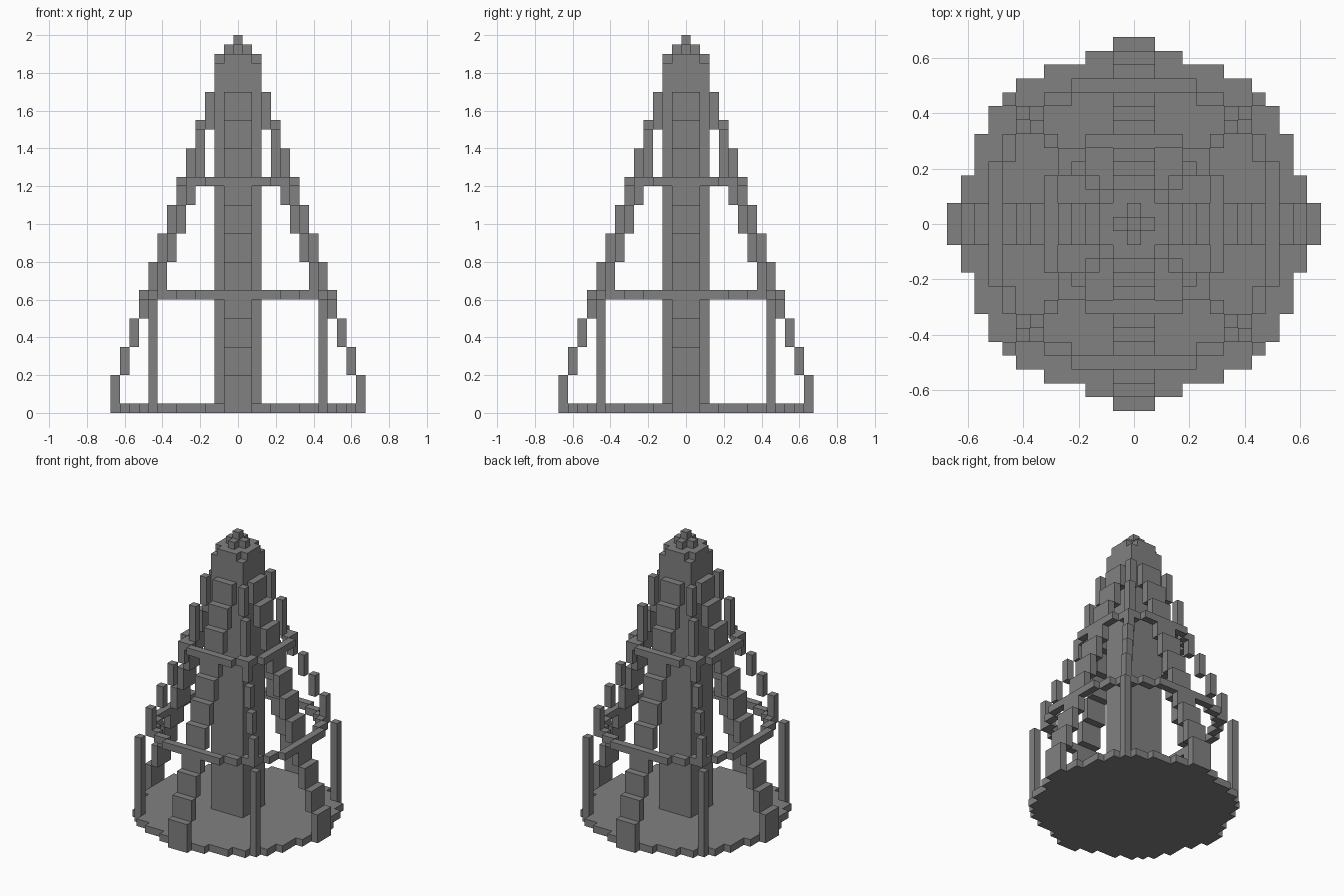
import bpy
import bmesh
from math import radians
from mathutils import Vector

U = 0.05  # edge length of one block

cube = bpy.data.objects.get("Cube")
if cube:
    bpy.data.objects.remove(cube, do_unlink=True)

grey = bpy.data.materials.new("stone_grey")
grey.use_nodes = True
colour = (0.22, 0.22, 0.22, 1)
grey.diffuse_color = colour
grey.node_tree.nodes["Principled BSDF"].inputs["Base Color"].default_value = colour

SIDES = [Vector(d) for d in ((1, 0, 0), (-1, 0, 0), (0, 1, 0), (0, -1, 0), (0, 0, 1), (0, 0, -1))]


def block(xs, ys, zs):
    """Set of grid cells filling the given ranges."""
    return {(x, y, z) for x in xs for y in ys for z in zs}


def span(n):
    return range(-n, n + 1)


def four_ways(cells):
    """Repeat cells by quarter turns about the vertical axis."""
    out = set()
    for x, y, z in cells:
        out |= {(x, y, z), (-y, x, z), (-x, -y, z), (y, -x, z)}
    return out


def build(name, cells):
    """Skin the outside of a set of grid cells and merge its flat faces."""
    bm = bmesh.new()
    for cell in sorted(cells):
        c = Vector(cell) + Vector((0, 0, 0.5))
        for n in SIDES:
            if tuple(int(v) for v in Vector(cell) + n) in cells:
                continue
            a = Vector((n.y, n.z, n.x)) / 2
            b = n.cross(a)
            m = c + n / 2
            bm.faces.new([bm.verts.new((m + p) * U) for p in (-a - b, a - b, a + b, b - a)])
    bmesh.ops.remove_doubles(bm, verts=bm.verts, dist=U / 100)
    bmesh.ops.dissolve_limit(bm, angle_limit=radians(1), verts=bm.verts, edges=bm.edges)
    mesh = bpy.data.meshes.new(name)
    bm.to_mesh(mesh)
    bm.free()
    mesh.materials.append(grey)
    obj = bpy.data.objects.new(name, mesh)
    bpy.context.collection.objects.link(obj)


# Round base: half width of each row, from the middle outwards
rows = [13, 13, 12, 12, 11, 11, 11, 10, 10, 9, 8, 6, 3, 1]
base = set()
for y, half in enumerate(rows):
    base |= block(span(half), (y, -y), [0])
build("base", base)

# Central tower with notched top corners and a small cross finial
corners = block((-2, 2), (-2, 2), [37])
build("tower", block(span(2), span(2), range(1, 38)) - corners)
build("finial", block(span(1), [0], [38]) | block([0], span(1), [38]) | {(0, 0, 39)})

# Four stepped ribs climbing towards the tower
rib = block([13], span(1), range(1, 4))
for step in range(10):
    z = 4 + 3 * step
    rib |= block([12 - step], span(1), range(z, z + 3))
build("stepped_ribs", four_ways(rib))

# Four diagonal lines of posts
heights = [1, 12, 16, 19, 22, 25, 30, 34]
posts = set()
for n, (low, high) in enumerate(zip(heights, heights[1:])):
    posts |= block([9 - n], [9 - n], range(low, high))
build("diagonal_posts", four_ways(posts))


# Two thin hoops, as (distance from the middle, first cell, last cell)
def hoop(name, z, runs):
    cells = set()
    for d, first, last in runs:
        along = range(first, last + 1)
        cells |= block([d], along, [z]) | block([d], [-v for v in along], [z])
        cells |= block(along, [d], [z])
    build(name, four_ways(cells))


hoop("lower_hoop", 12, [(10, 0, 4), (9, 5, 6), (8, 7, 7)])
hoop("upper_hoop", 24, [(6, 0, 3), (5, 4, 4)])
